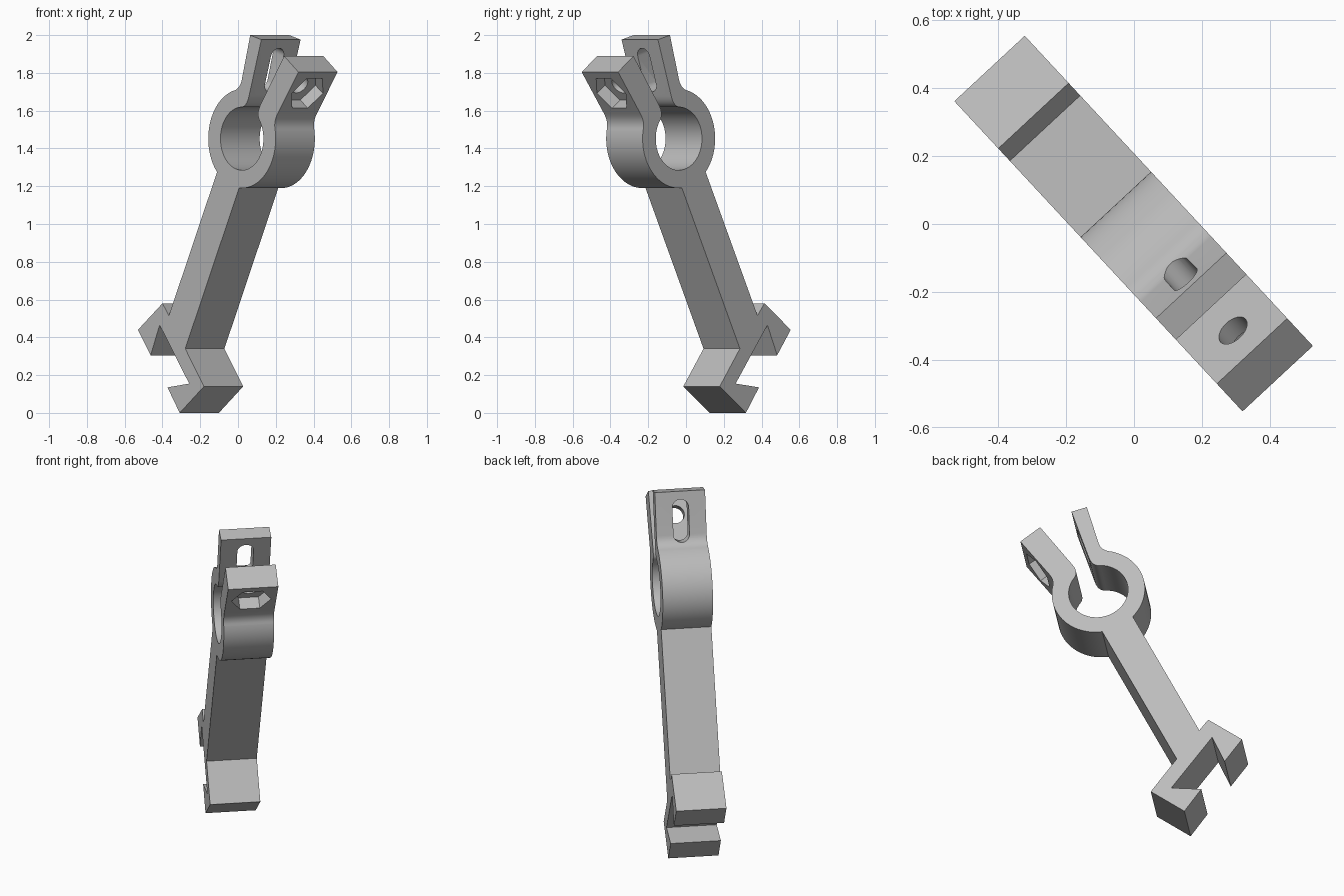
import bpy, bmesh
from math import sin, cos, pi, radians
from mathutils import Vector

cube = bpy.data.objects.get("Cube")
if cube:
    bpy.data.objects.remove(cube, do_unlink=True)

grey = bpy.data.materials.new("plain grey")
grey.use_nodes = True
colour = (0.5, 0.5, 0.5, 1)
grey.diffuse_color = colour
grey.node_tree.nodes["Principled BSDF"].inputs["Base Color"].default_value = colour

# Bracket plane (U, Z) and its thickness direction W
U = Vector((0.681, -0.733, 0))
W = Vector((0.733, 0.681, 0))
Z = Vector((0, 0, 1))
HALF = 0.1415
TILT = radians(26.2)      # lean of the stem
SPLAY = radians(10)       # each clamp arm opens by this much
RING = Vector((0.183, 1.452))
OUTER, INNER = 0.262, 0.167


def prism(name, outline, origin, ex, ey, ez, low, high):
    """Extrude a flat outline, given along ex and ey, from low to high along ez."""
    bm = bmesh.new()
    face = bm.faces.new([bm.verts.new(origin + ex * p[0] + ey * p[1] + ez * low)
                         for p in outline])
    ext = bmesh.ops.extrude_face_region(bm, geom=[face])
    bmesh.ops.translate(bm, vec=ez * (high - low),
                        verts=[v for v in ext["geom"] if isinstance(v, bmesh.types.BMVert)])
    bmesh.ops.recalc_face_normals(bm, faces=bm.faces)
    mesh = bpy.data.meshes.new(name)
    bm.to_mesh(mesh)
    bm.free()
    mesh.materials.append(grey)
    obj = bpy.data.objects.new(name, mesh)
    bpy.context.collection.objects.link(obj)
    return obj


def leaning(a, b):
    """Point given across and along the stem, measured from the ring centre."""
    return RING + Vector((a * cos(TILT) + b * sin(TILT), b * cos(TILT) - a * sin(TILT)))


def polar(r, deg):
    return leaning(r * sin(radians(deg)), r * cos(radians(deg)))


def arc(r, start, end, n):
    return [polar(r, start + (end - start) * i / n) for i in range(n + 1)]


def fillet(p, corner, q, n=8):
    """Rounded corner from p to q, end points included."""
    return [p * (1 - t) ** 2 + corner * 2 * t * (1 - t) + q * t * t
            for t in [i / n for i in range(n + 1)]]


# Hooked foot, from the left stem edge round to the right stem edge
foot = [(-0.385, 0.515), (-0.435, 0.58), (-0.625, 0.44), (-0.527, 0.305),
        (-0.457, 0.465), (-0.227, 0.155), (-0.396, 0.135), (-0.301, 0),
        (-0.112, 0.14), (-0.258, 0.34)]
profile = [Vector(p) for p in foot]

# Ring outside, thick arm, bore, thin arm, ring outside again
profile += arc(OUTER, 158.6, 55, 24)
profile += fillet(polar(OUTER, 54), leaning(0.181, 0.188), leaning(0.191, 0.242))
profile += [leaning(0.238, 0.51), leaning(0.101, 0.537)]
profile += fillet(leaning(0.05, 0.225), leaning(0.041, 0.163), polar(INNER, 30))
profile += arc(INNER, 34, 326, 56)
profile += fillet(polar(INNER, -30), leaning(-0.041, 0.163), leaning(-0.05, 0.225))
profile += [leaning(-0.096, 0.537), leaning(-0.184, 0.52)]
profile += fillet(leaning(-0.139, 0.28), leaning(-0.129, 0.228), polar(OUTER, -42))
profile += arc(OUTER, -43, -158.6, 26)

bracket = prism("clamp_bracket", profile, Vector(), U, Z, W, -HALF, HALF)


def arm_frame(angle, u, z):
    """Origin on an arm's outer face, direction up the arm and across it."""
    return (U * u + Z * z, U * sin(angle) + Z * cos(angle),
            U * cos(angle) - Z * sin(angle))


def ngon(r, n):
    return [(r * cos(2 * pi * i / n), r * sin(2 * pi * i / n)) for i in range(n)]


# Bolt slot in the thin arm
origin, up, across = arm_frame(TILT - SPLAY, 0.2, 1.839)
slot = [(x, y + (0.075 if i <= 16 else -0.075))
        for i, (x, y) in enumerate(ngon(0.046, 32))]
cutters = [prism("slot_cutter", slot, origin, W, up, across, -0.06, 0.13)]

# Bolt hole and hexagonal nut pocket in the thick arm
origin, up, across = arm_frame(TILT + SPLAY, 0.538, 1.693)
cutters.append(prism("hole_cutter", ngon(0.05, 32), origin, W, up, across, -0.18, 0.02))
cutters.append(prism("nut_cutter", ngon(0.112, 6), origin, W, up, across, -0.07, 0.05))

bpy.ops.object.select_all(action="DESELECT")
bpy.context.view_layer.objects.active = bracket
bracket.select_set(True)
for cutter in cutters:
    cutter.hide_render = True
    mod = bracket.modifiers.new("cut", "BOOLEAN")
    mod.operation, mod.solver, mod.object = "DIFFERENCE", "EXACT", cutter
    bpy.ops.object.modifier_apply(modifier=mod.name)
    bpy.data.objects.remove(cutter, do_unlink=True)
bpy.ops.object.shade_smooth_by_angle(angle=radians(25))
